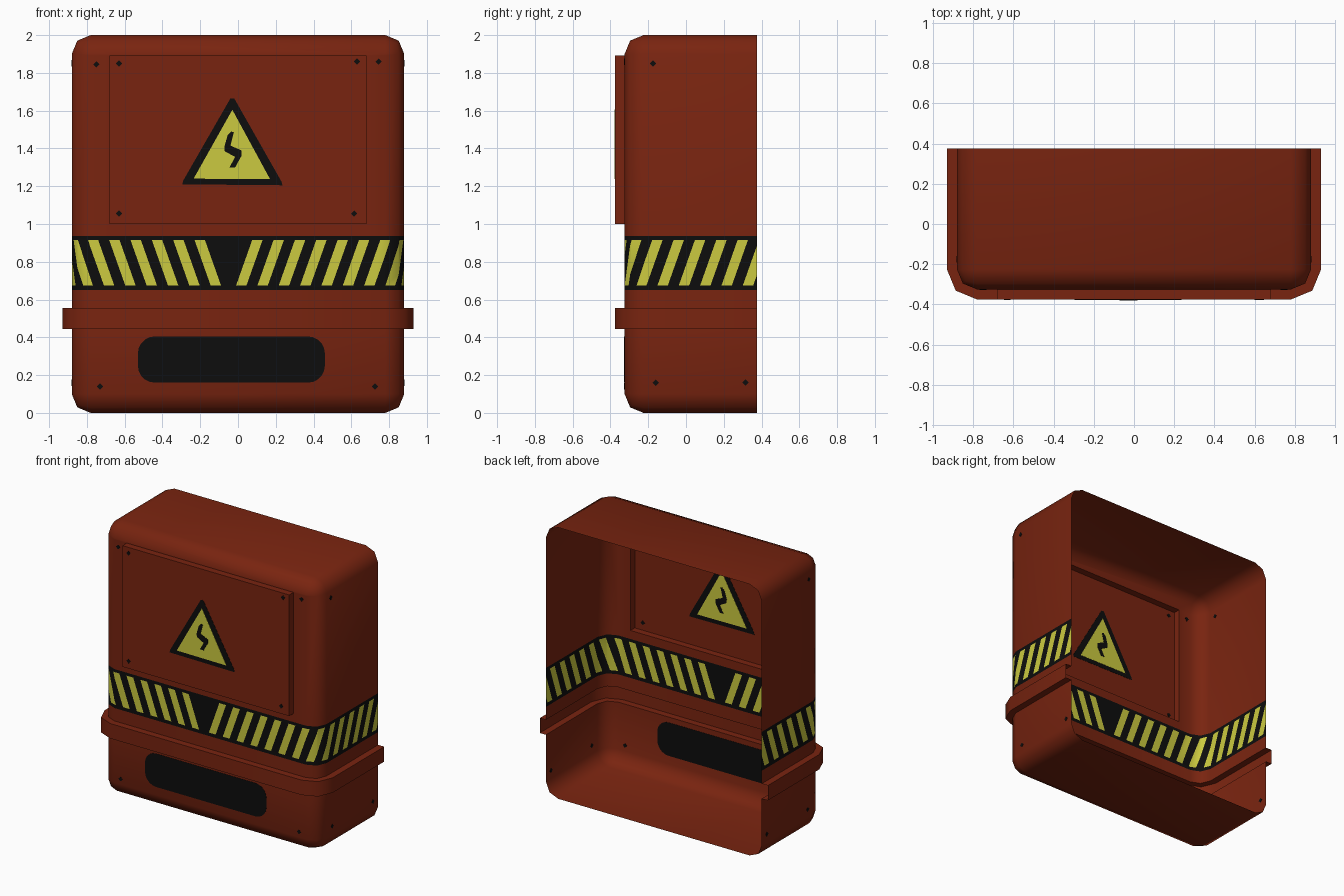
import bpy, bmesh, math
from mathutils import Vector, Matrix

if "Cube" in bpy.data.objects:
    bpy.data.objects.remove(bpy.data.objects["Cube"])

def material(name, rgb):
    m = bpy.data.materials.new(name)
    m.diffuse_color = (*rgb, 1)
    m.use_nodes = True
    m.node_tree.nodes["Principled BSDF"].inputs["Base Color"].default_value = m.diffuse_color
    return m

RED = material("rust_red", (0.19, 0.0175, 0.005))
BLACK = material("black", (0.004, 0.004, 0.004))
YELLOW = material("warning_yellow", (0.60, 0.59, 0.05))

def finish(name, bm, mats, smooth=False):
    me = bpy.data.meshes.new(name)
    bm.to_mesh(me)
    bm.free()
    for m in mats:
        me.materials.append(m)
    if smooth:
        for p in me.polygons:
            p.use_smooth = True
        me.set_sharp_from_angle(angle=math.radians(50))
    ob = bpy.data.objects.new(name, me)
    bpy.context.collection.objects.link(ob)
    return ob

def cut(bm, co, no, test=lambda f: True):
    faces = [f for f in bm.faces if test(f)]
    geom = set(faces)
    for f in faces:
        geom.update(f.edges)
        geom.update(f.verts)
    bmesh.ops.bisect_plane(bm, geom=list(geom), dist=1e-5, plane_co=co, plane_no=no)

def push(bm, test, offset):
    """Extrude the chosen faces outward, removing the originals."""
    orig = [f for f in bm.faces if test(f)]
    res = bmesh.ops.extrude_face_region(bm, geom=orig)
    for v in res["geom"]:
        if isinstance(v, bmesh.types.BMVert):
            v.co += offset(v.co)
    old = [f for f in orig if f.is_valid]
    if old:
        bmesh.ops.delete(bm, geom=old, context='FACES')

HX, FRONT, BACK, R = 0.88, -0.325, 0.375, 0.10
BAND_LO, BAND_HI = 0.65, 0.937

# Body shell: rounded box, open at the back
bm = bmesh.new()
bmesh.ops.create_cube(bm, size=1, matrix=Matrix.Translation((0, 0.025, 1)) @ Matrix.Diagonal((2 * HX, 0.7, 2, 1)))
bmesh.ops.bevel(bm, geom=[e for e in bm.edges if not all(v.co.y > 0.37 for v in e.verts)],
                offset=R, offset_type='OFFSET', segments=2, profile=0.5, affect='EDGES')
def open_back():
    bmesh.ops.delete(bm, geom=[f for f in bm.faces if all(v.co.y > BACK - 0.001 for v in f.verts)],
                     context='FACES')
open_back()
for z in (0.445, 0.555, BAND_LO, BAND_HI):
    cut(bm, (0, 0, z), (0, 0, 1))

# Raised front panel
def flat_front(f):
    c = f.calc_center_median()
    return c.y < FRONT + 0.002 and c.z > BAND_HI
for co, no in (((0.68, 0, 0), (1, 0, 0)), ((-0.68, 0, 0), (1, 0, 0)),
               ((0, 0, 1.0), (0, 0, 1)), ((0, 0, 1.893), (0, 0, 1))):
    cut(bm, co, no, flat_front)
def in_panel(f):
    c = f.calc_center_median()
    return flat_front(f) and abs(c.x) < 0.68 and 1.0 < c.z < 1.893
push(bm, in_panel, lambda co: Vector((0, -0.05, 0)))

# Raised belt
def belt_out(co):
    d = Vector((co.x - max(-0.78, min(0.78, co.x)), min(co.y + 0.225, 0), 0))
    return d.normalized() * 0.05
push(bm, lambda f: 0.445 < f.calc_center_median().z < 0.555, belt_out)
open_back()

# Leave room for the striped band, which is its own strip
bmesh.ops.delete(bm, geom=[f for f in bm.faces if BAND_LO < f.calc_center_median().z < BAND_HI],
                 context='FACES')
finish("box_shell", bm, [RED], True)

# Hazard band: cut flat, coloured by rule, then wrapped round the body
k = R * math.sqrt(0.5)
path = [(0, FRONT), (0.78, FRONT), (0.78 + k, -0.225 - k), (HX, -0.225), (HX, BACK)]
us = [0]
for a, b in zip(path, path[1:]):
    us.append(us[-1] + math.dist(a, b))
L, PITCH, WIDE, LEAN, MID = us[-1], 0.113, 0.055, 0.085 / 0.24, 0.795
LO, HI, SPLIT = 0.675, 0.915, -0.05
START = {1: 0.06, -1: 0.16}

bm = bmesh.new()
bm.faces.new([bm.verts.new(p) for p in ((-L, 0, BAND_LO), (L, 0, BAND_LO), (L, 0, BAND_HI), (-L, 0, BAND_HI))])
for z in (LO, HI):
    cut(bm, (0, 0, z), (0, 0, 1))
for u in [SPLIT] + [s * u for u in us[1:-1] for s in (1, -1)]:
    cut(bm, (u, 0, 0), (1, 0, 0))
for s in (1, -1):
    def on_side(f):
        c = f.calc_center_median()
        return LO < c.z < HI and s * (c.x - SPLIT) > 0
    for i in range(14):
        for e in (-WIDE / 2, WIDE / 2):
            cut(bm, (s * (START[s] + i * PITCH + e), 0, MID), (1, 0, -s * LEAN), on_side)
for f in bm.faces:
    c = f.calc_center_median()
    s = 1 if c.x > SPLIT else -1
    t = s * c.x - LEAN * (c.z - MID) - START[s] + WIDE / 2
    f.material_index = int(LO < c.z < HI and t > 0 and t % PITCH < WIDE)
for v in bm.verts:
    s, a = math.copysign(1, v.co.x), abs(v.co.x)
    for i in range(len(us) - 1):
        if a <= us[i + 1] + 1e-6:
            t = (a - us[i]) / (us[i + 1] - us[i])
            p, q = path[i], path[i + 1]
            v.co.x, v.co.y = s * (p[0] + (q[0] - p[0]) * t), p[1] + (q[1] - p[1]) * t
            break
finish("hazard_band", bm, [BLACK, YELLOW], True)

# Thin painted plates that straddle a wall so they show on both sides
def plates(name, polys, place, half, mat):
    bm = bmesh.new()
    for pts in polys:
        a = [bm.verts.new(place(u, v, -half)) for u, v in pts]
        b = [bm.verts.new(place(u, v, half)) for u, v in pts]
        bm.faces.new(a)
        bm.faces.new(b[::-1])
        for i in range(len(pts)):
            j = (i + 1) % len(pts)
            bm.faces.new((a[i], b[i], b[j], a[j]))
    bmesh.ops.recalc_face_normals(bm, faces=bm.faces[:])
    finish(name, bm, [mat])

on_panel = lambda u, v, d: (u, FRONT - 0.05 - d, v)
on_front = lambda u, v, d: (u, FRONT - d, v)
on_right = lambda u, v, d: (HX + d, u, v)
on_left = lambda u, v, d: (-HX - d, u, v)

# Warning triangle with bolt symbol
plates("sign_border", [[(-0.295, 1.21), (0.235, 1.205), (0.23, 1.225), (-0.02, 1.665), (-0.04, 1.665), (-0.29, 1.23)]],
       on_panel, 0.0015, BLACK)
plates("sign_field", [[(-0.235, 1.24), (0.17, 1.237), (-0.03, 1.605)]], on_panel, 0.003, YELLOW)
plates("sign_bolt", [[(-0.055, 1.47), (-0.035, 1.49), (-0.022, 1.485), (-0.04, 1.415), (0.018, 1.39),
                      (0.018, 1.36), (-0.015, 1.3), (-0.045, 1.3), (-0.015, 1.355), (-0.07, 1.385),
                      (-0.072, 1.41)]], on_panel, 0.0045, BLACK)

# Dark slot with rounded corners
r, slot = 0.09, []
for cx, cz, a0 in ((0.37, 0.315, 0), (-0.44, 0.315, 90), (-0.44, 0.25, 180), (0.37, 0.25, 270)):
    for i in range(6):
        a = math.radians(a0 + 18 * i)
        slot.append((cx + r * math.cos(a), cz + r * math.sin(a)))
plates("dark_slot", [slot], on_front, 0.002, BLACK)

# Small screws
def screws(centres, r=0.017):
    return [[(x + r, z), (x, z + r), (x - r, z), (x, z - r)] for x, z in centres]
plates("panel_screws", screws([(-0.63, 1.85), (0.63, 1.86), (-0.63, 1.055), (0.615, 1.055)]), on_panel, 0.002, BLACK)
plates("front_screws", screws([(-0.75, 1.845), (0.745, 1.86), (-0.73, 0.14), (0.725, 0.14)]), on_front, 0.002, BLACK)
for name, place in (("right_screws", on_right), ("left_screws", on_left)):
    plates(name, screws([(-0.175, 1.85), (-0.16, 0.16), (0.315, 0.16)]), place, 0.002, BLACK)
